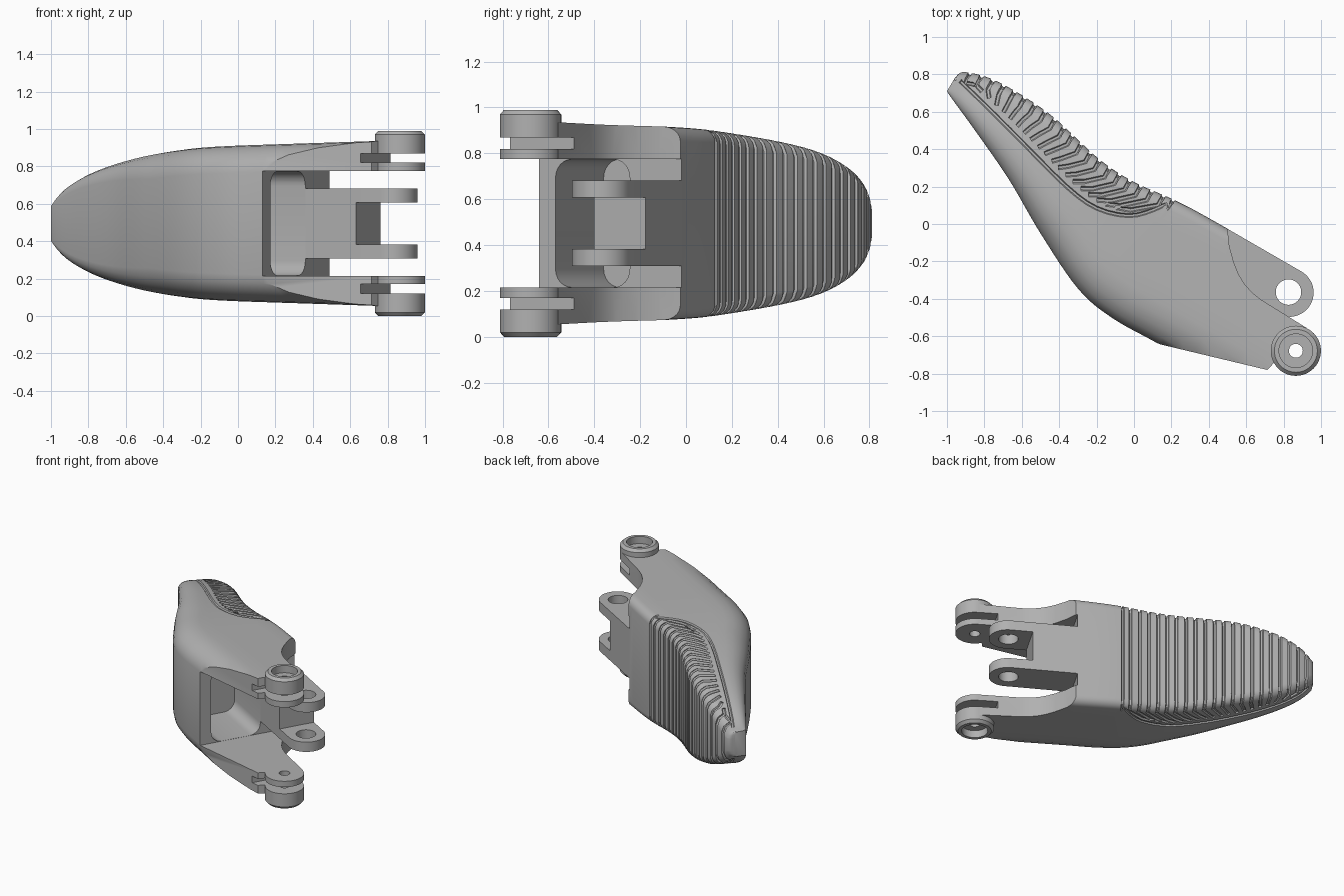
import bpy, bmesh, math
from mathutils import Vector

old = bpy.data.objects.get("Cube")
if old:
    bpy.data.objects.remove(old)

MID = 0.495                                   # height of the symmetry plane
grey = bpy.data.materials.new("light_grey")
grey.use_nodes = True
grey.diffuse_color = (0.44, 0.44, 0.44, 1)
grey.node_tree.nodes["Principled BSDF"].inputs["Base Color"].default_value = (0.44, 0.44, 0.44, 1)


def make(name, bm):
    bmesh.ops.recalc_face_normals(bm, faces=bm.faces)
    me = bpy.data.meshes.new(name)
    bm.to_mesh(me)
    bm.free()
    ob = bpy.data.objects.new(name, me)
    bpy.context.collection.objects.link(ob)
    return ob


def evaluated_mesh(ob):
    graph = bpy.context.evaluated_depsgraph_get()
    graph.update()
    return bpy.data.meshes.new_from_object(ob.evaluated_get(graph))


def cut(ob, cutter):
    """Subtract the cutter with the fast solver, or the exact one if that fails."""
    before = len(ob.data.polygons)
    for solver in ('MANIFOLD', 'EXACT'):
        mod = ob.modifiers.new("cut", 'BOOLEAN')
        mod.operation, mod.object, mod.solver = 'DIFFERENCE', cutter, solver
        me = evaluated_mesh(ob)
        ob.modifiers.remove(mod)
        if len(me.polygons) not in (0, before):
            ob.data = me
            break
    bpy.data.objects.remove(cutter)


def prism(name, pts, z0, z1):
    bm = bmesh.new()
    face = bm.faces.new([bm.verts.new((x, y, z0)) for x, y in pts])
    top = bmesh.ops.extrude_face_region(bm, geom=[face], use_keep_orig=True)["geom"]
    bmesh.ops.translate(bm, vec=(0, 0, z1 - z0), verts=[v for v in top if isinstance(v, bmesh.types.BMVert)])
    return make(name, bm)


def lathe(name, c, profile, closed=False, n=48):
    bm = bmesh.new()
    rings = [[bm.verts.new((c[0] + r * math.cos(k * math.tau / n), c[1] + r * math.sin(k * math.tau / n), z))
              for k in range(n)] for r, z in profile]
    if closed:
        rings.append(rings[0])
    else:
        bm.faces.new(rings[0])
        bm.faces.new(rings[-1])
    for a, b in zip(rings, rings[1:]):
        for k in range(n):
            bm.faces.new((a[k], a[(k + 1) % n], b[(k + 1) % n], b[k]))
    return make(name, bm)


def joint(u, v):
    """Hinge frame: u runs along the tongue, v across it."""
    c, s = math.cos(math.pi / 6), 0.5
    return (0.49 + u * c + v * s, -0.02 - u * s + v * c)


def joint_box(name, u0, u1, v0, v1, z0, z1):
    return prism(name, [joint(u0, v0), joint(u1, v0), joint(u1, v1), joint(u0, v1)], z0, z1)


def half_height(x, y):
    """Half thickness, shrinking towards the tip along the finger's diagonal."""
    a = max(0.02, 1.235 - (y - x) * math.sqrt(0.5))
    return 0.372 * (1 - (1 - min(a / 1.6, 1)) ** 2.5) ** 0.4 + 0.03 * a


def spline(keys, t):
    """Catmull-Rom through the keys, t from 0 to 1."""
    f = t * (len(keys) - 1)
    i = min(int(f), len(keys) - 2)
    f -= i
    p = [Vector(keys[min(max(i + k, 0), len(keys) - 1)]) for k in (-1, 0, 1, 2)]
    return 0.5 * (2 * p[1] + (p[2] - p[0]) * f + (2 * p[0] - 5 * p[1] + 4 * p[2] - p[3]) * f ** 2
                  + (3 * p[1] - p[0] - 3 * p[2] + p[3]) * f ** 3)


def even_points(keys, t0, t1, count):
    """Points at equal distances along part of a spline."""
    pts = [spline(keys, t0 + (t1 - t0) * k / 300) for k in range(301)]
    run = [0]
    for a, b in zip(pts, pts[1:]):
        run.append(run[-1] + (b - a).length)
    return [next(p for p, d in zip(pts, run) if d >= run[-1] * k / (count - 1) - 1e-6) for k in range(count)]


FRONT = [(-1, .71), (-.97, .665), (-.85, .5), (-.67, .24), (-.5, -.05), (-.3, -.345), (-.12, -.5), (.13, -.64), (.6, -.9)]
BACK = [(-.955, .785), (-.9, .812), (-.72, .757), (-.45, .587), (-.19, .35), (0, .225), (.24, .117), (.5, -.025), (1.1, -.37)]

# Body: lofted sections, rounded along the front and back edges
bm = bmesh.new()
rings = []
steps = [k / 5 * math.pi / 2 for k in range(6)]
for i in range(49):
    t = i / 48
    f, b = spline(FRONT, t), spline(BACK, t)
    length = (b - f).length
    d1, d2 = min(0.2, 0.35 * length) / length, min(0.06, 0.25 * length) / length
    round1 = 0.01 + 0.14 * min(1, t * 1.9)
    half = [(d1 * (1 - math.cos(a)), round1 * (1 - math.sin(a))) for a in steps]
    half += [(d1 + (1 - d1 - d2) * k / 5, 0) for k in range(1, 5)]
    half += [(1 - d2 + d2 * math.sin(a), 0.06 * (1 - math.cos(a))) for a in steps]
    ring = []
    for sign, part in ((1, half), (-1, half[::-1])):
        for s, drop in part:
            p = f.lerp(b, s)
            h = half_height(*p)
            ring.append(bm.verts.new((p.x, p.y, sign * (h - min(drop, h * 0.5)))))
    rings.append(ring)
for a, b in zip(rings, rings[1:]):
    for k in range(len(a)):
        n = (k + 1) % len(a)
        bm.faces.new((a[k], a[n], b[n], b[k]))
bm.faces.new(rings[0])
bm.faces.new(rings[-1])
body = make("finger_body", bm)


def grooves(paths, radius):
    """Round grooves over the back, same on both sides; each path ends on the back edge."""
    cu = bpy.data.curves.new("grooves", 'CURVE')
    cu.dimensions = '3D'
    cu.bevel_depth, cu.bevel_resolution, cu.use_fill_caps = radius, 1, True
    for path in paths:
        side = [(x, y, half_height(x, y)) for x, y in path[:-1]]
        for depth, drop in ((0.06, 0), (0.018, 0.018), (0, 0.06)):
            p = path[-1] + Vector((-0.5, -0.86)) * depth
            side.append((p.x, p.y, half_height(*p) - drop))
        pts = side + [(x, y, -z) for x, y, z in reversed(side)]
        sp = cu.splines.new('POLY')
        sp.points.add(len(pts) - 1)
        for q, p in zip(sp.points, pts):
            q.co = (*p, 1)
    curve = bpy.data.objects.new("grooves", cu)
    bpy.context.collection.objects.link(curve)
    bm = bmesh.new()
    bm.from_mesh(evaluated_mesh(curve))
    bpy.data.objects.remove(curve)
    bmesh.ops.remove_doubles(bm, verts=bm.verts, dist=1e-5)
    return make("groove_cutter", bm)


# Grip pad: a row of ribs sweeping towards the tip, and the rim groove
INNER = [(-.1, .09), (-.2, .13), (-.33, .23), (-.57, .47), (-.75, .65), (-.85, .745)]
ribs = []
for i, (start, stop) in enumerate(zip(even_points(BACK, .71, .15, 20), even_points(INNER, 0, 1, 20))):
    bend = start.lerp(stop, 0.6) + Vector((-0.2, -0.34)) * 0.12 * (1 - i / 19)
    ribs.append([stop, bend, start] if i < 16 else [stop, start])
cut(body, grooves(ribs, 0.013))
RIM = [(-.93, .765), (-.8, .64), (-.6, .44), (-.36, .2), (-.2, .085), (-.03, .045), (.1, .075), (.21, .13)]
cut(body, grooves([[spline(RIM, k / 21) for k in range(22)]], 0.011))

# Flat lower edge and the curved outline of the side arms
cut(body, prism("lower_cut", [(-.1, -.586), (.95, -.837), (1.5, -2), (-.1, -2)], -1, 1))
cut(body, prism("arm_cut", [(.5, -.025), (.51, -.12), (.535, -.21), (.56, -.27), (.59, -.32), (.63, -.365), (.68, -.405),
                            (.93, -.56), (.865, -.678), (.835, -.84), (1.5, -2), (1.5, .3), (.5, .3)], -1, 1))

# Gap between the arms and the rounded recess behind it
cut(body, joint_box("arm_gap", 0, 2, -2, 1, -.28, .28))
recess = joint_box("recess", -.42, .2, -.634, -.26, -.279, .279)
bm = bmesh.new()
bm.from_mesh(recess.data)
axis = Vector((math.cos(math.pi / 6), -0.5, 0))
edges = [e for e in bm.edges if abs((e.verts[0].co - e.verts[1].co).normalized().dot(axis)) > 0.9]
bmesh.ops.bevel(bm, geom=edges, offset=0.08, segments=6, profile=0.5, affect='EDGES')
bm.to_mesh(recess.data)
bm.free()
cut(body, recess)

# Outer hinge lugs: capped rings with a cup, a pin hole and a slot
outer = joint(0.654, -0.382)
cut(body, lathe("lug_seat", outer, [(.12, -.6), (.12, .6)]))
parts = [body]
for sign, name in ((1, "upper_hinge_lug"), (-1, "lower_hinge_lug")):
    profile = [(.134, .28), (.134, .475), (.115, .495), (.09, .495), (.09, .44), (.037, .44), (.037, .28)]
    lug = lathe(name, outer, [(r, sign * z) for r, z in profile], closed=True)
    for ob in (body, lug):
        cut(ob, joint_box("slot", .517, 1, -.8, 0, *sorted((sign * .325, sign * .375))))
    parts.append(lug)

# Centre tongue with two rounded ears
parts.append(joint_box("centre_tongue", -.01, .314, -.26, 0, -.187, .187))
for sign, name in ((1, "upper_ear"), (-1, "lower_ear")):
    arc = [(.468 + .13 * math.sin(k * math.pi / 24), -.13 + .13 * math.cos(k * math.pi / 24)) for k in range(25)]
    outline = [joint(u, v) for u, v in [(.314, 0)] + arc + [(.314, -.26)]]
    ear = prism(name, outline, *sorted((sign * .113, sign * .187)))
    cut(ear, lathe("ear_hole", joint(.463, -.13), [(.068, -.3), (.068, .3)]))
    parts.append(ear)

for ob in parts:
    ob.location.z = MID
    ob.data.materials.clear()
    ob.data.materials.append(grey)
    bpy.ops.object.select_all(action='DESELECT')
    ob.select_set(True)
    bpy.context.view_layer.objects.active = ob
    bpy.ops.object.shade_smooth_by_angle(angle=math.radians(32))
